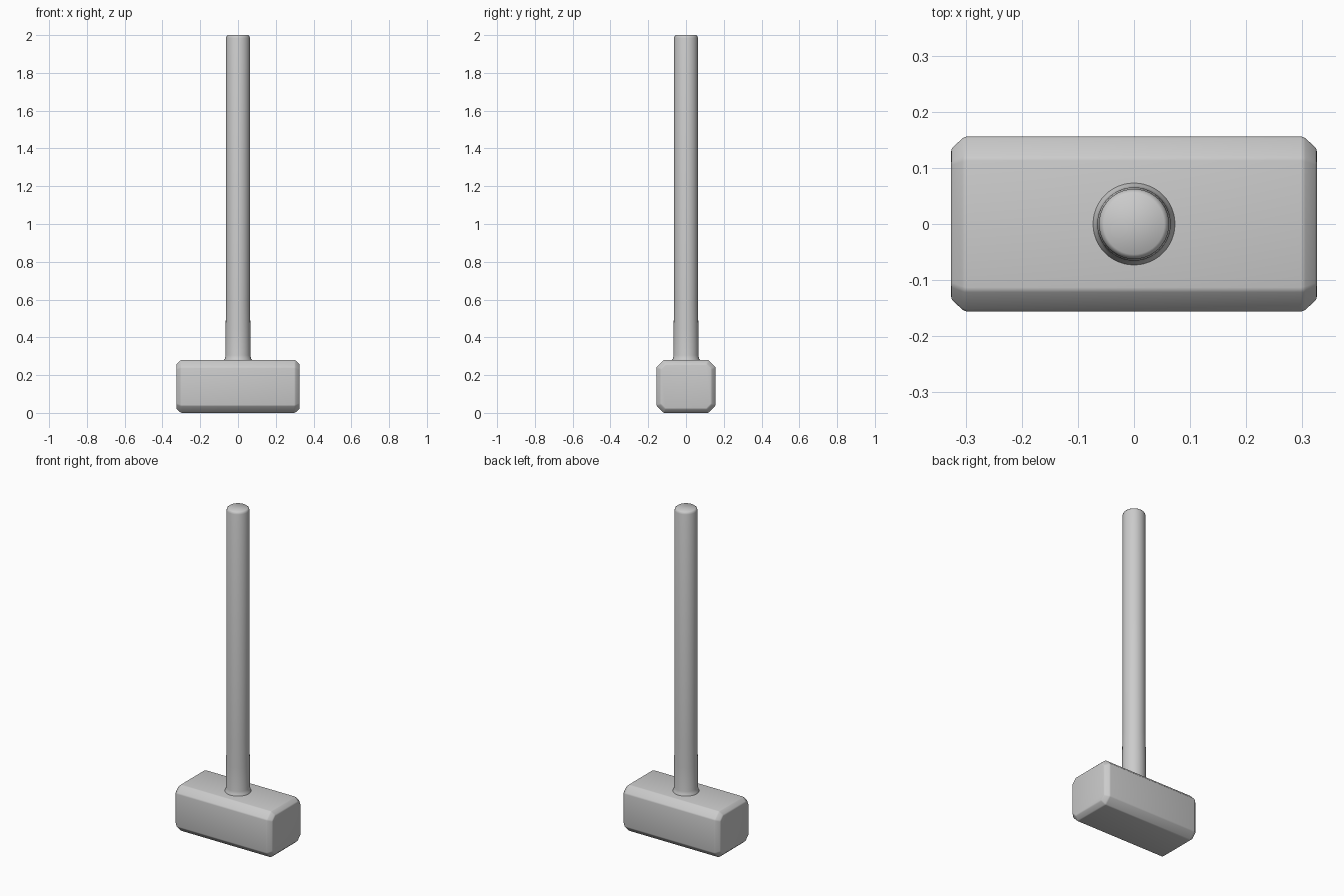
import bpy, bmesh, math

if "Cube" in bpy.data.objects:
    bpy.data.objects.remove(bpy.data.objects["Cube"])


def finish(bm, name, angle):
    bmesh.ops.recalc_face_normals(bm, faces=bm.faces)
    me = bpy.data.meshes.new(name)
    bm.to_mesh(me)
    bm.free()
    ob = bpy.data.objects.new(name, me)
    bpy.context.collection.objects.link(ob)
    bpy.ops.object.select_all(action='DESELECT')
    ob.select_set(True)
    bpy.context.view_layer.objects.active = ob
    bpy.ops.object.shade_smooth_by_angle(angle=math.radians(angle))
    return ob


def loft(bm, rings):
    for a, b in zip(rings, rings[1:]):
        n = len(a)
        for i in range(n):
            j = (i + 1) % n
            bm.faces.new((a[i], a[j], b[j], b[i]))
    bm.faces.new(rings[0])
    bm.faces.new(rings[-1])


# Hammer head: chamfered block, octagonal section lofted along x
def octagon(bm, x, hy, hz, c):
    pts = [(hy, hz - c), (hy - c, hz), (c - hy, hz), (-hy, hz - c),
           (-hy, c - hz), (c - hy, -hz), (hy - c, -hz), (hy, c - hz)]
    return [bm.verts.new((x, y, 0.14 + z)) for y, z in pts]


bm = bmesh.new()
sections = [(-0.326, 0.022), (-0.302, 0), (0.302, 0), (0.326, 0.022)]
loft(bm, [octagon(bm, x, 0.156 - d, 0.14 - d, 0.038 - 0.6 * d) for x, d in sections])
bmesh.ops.bevel(bm, geom=bm.edges[:], offset=0.005, segments=2, profile=0.5,
                affect='EDGES')
finish(bm, "hammer_head", 60)

# Handle: turned shaft with a small flare at the head and a rounded tip
profile = [(0.074, 0.26), (0.073, 0.281), (0.069, 0.288), (0.066, 0.305),
           (0.0655, 0.45), (0.063, 0.60), (0.0625, 1.985),
           (0.060, 1.994), (0.054, 2.0)]
bm = bmesh.new()
N = 48
loft(bm, [[bm.verts.new((r * math.cos(2 * math.pi * i / N),
                         r * math.sin(2 * math.pi * i / N), z)) for i in range(N)]
          for r, z in profile])
finish(bm, "handle", 50)
